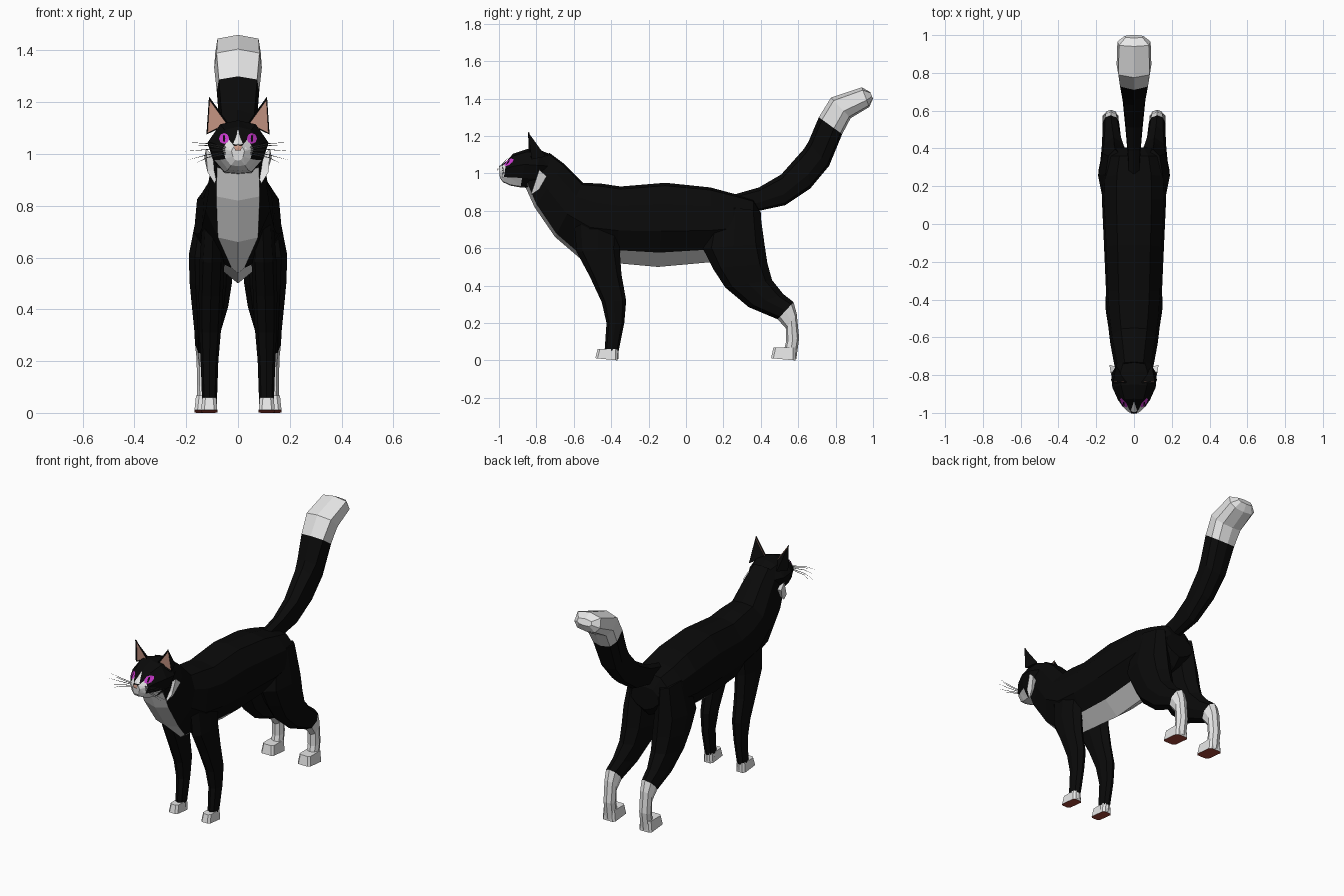
import bpy, bmesh, math
from mathutils import Vector
from mathutils.bvhtree import BVHTree

if "Cube" in bpy.data.objects:
    bpy.data.objects.remove(bpy.data.objects["Cube"])


def material(name, rgb):
    m = bpy.data.materials.new(name)
    m.diffuse_color = (*rgb, 1)
    m.use_nodes = True
    m.node_tree.nodes["Principled BSDF"].inputs["Base Color"].default_value = m.diffuse_color
    return m


BLACK = material("black fur", (0.003, 0.003, 0.003))
WHITE = material("white fur", (0.8, 0.8, 0.8))
PINK = material("ear pink", (0.62, 0.33, 0.25))
MAGENTA = material("magenta iris", (0.6, 0.04, 0.62))
PAD = material("paw pad red", (0.4, 0.06, 0.04))
GREY = material("whisker grey", (0.12, 0.12, 0.12))

ROUND = [(0, 1), (.72, .72), (1, 0), (.72, -.72), (0, -1)]


def finish(bm, name, mats):
    bmesh.ops.recalc_face_normals(bm, faces=bm.faces)
    me = bpy.data.meshes.new(name)
    bm.to_mesh(me)
    bm.free()
    for m in mats:
        me.materials.append(m)
    ob = bpy.data.objects.new(name, me)
    bpy.context.collection.objects.link(ob)
    return ob


def loft(stations, half, rule, side=1):
    """Rings between a first point (y, z) and a second point (y, z) with half width w at x = cx.
    half(i) gives the half outline; rule(i, k) gives the material of segment i, strip k."""
    bm = bmesh.new()
    rings = []
    for i, (ay, az, by, bz, w, cx) in enumerate(stations):
        a, b = Vector((0, ay, az)), Vector((0, by, bz))
        h = half(i)
        outline = h + [(-s, t) for s, t in h[-2:0:-1]]
        ring = []
        for s, t in outline:
            p = (a + b) / 2 + (a - b) / 2 * t
            ring.append(bm.verts.new(((cx + s * w) * side, p.y, p.z)))
        rings.append(ring)
    n = len(rings[0])
    for i in range(len(rings) - 1):
        for k in range(n):
            f = bm.faces.new((rings[i][k], rings[i][(k + 1) % n],
                              rings[i + 1][(k + 1) % n], rings[i + 1][k]))
            f.material_index = rule(i, min(k, n - 1 - k))
    bm.faces.new(rings[0]).material_index = rule(0, 0)
    bm.faces.new(rings[-1]).material_index = rule(len(rings) - 2, 0)
    return bm


def polygon(name, pts, mat):
    bm = bmesh.new()
    bm.faces.new([bm.verts.new(p) for p in pts])
    return finish(bm, name, [mat])


# Torso and neck, with a white strip along chest and belly
torso = [(-.73, 1.11, -.86, .93, .09, 0), (-.65, 1.05, -.81, .82, .105, 0),
         (-.55, .95, -.70, .66, .125, 0), (-.45, .945, -.56, .54, .14, 0),
         (-.35, .93, -.37, .52, .148, 0), (-.11, .95, -.15, .50, .158, 0),
         (.13, .925, .13, .525, .17, 0), (.26, .89, .24, .57, .165, 0),
         (.36, .86, .36, .60, .14, 0), (.40, .79, .405, .65, .095, 0)]
strip = [(.9, -.8), (.8, -.86), (.62, -.88), (.18, -.9)] + [(.6, -.66)] * 6


def torso_half(i):
    return [(0, 1), (.55, .93), (.93, .5), (1, -.15), strip[i], (0, -1)]


finish(loft(torso, torso_half, lambda i, k: int(k == 4 and i < 6)), "torso", [BLACK, WHITE])

# Head, with a white muzzle and chin
head = [(-.72, 1.10, -.77, .95, .09, 0), (-.78, 1.125, -.81, .92, .118, 0),
        (-.85, 1.13, -.885, .925, .115, 0), (-.925, 1.105, -.94, .935, .085, 0),
        (-.96, 1.065, -.978, .953, .06, 0), (-1.0, 1.035, -.995, .975, .025, 0)]
HEAD = [(0, 1), (.6, .85), (1, .2), (.8, -.5), (.45, -.95), (0, -1)]
bm = loft(head, lambda i: HEAD,
          lambda i, k: int(k >= 4 and i >= 1 or k == 3 and i >= 2 or k >= 1 and i == 4))
for f in bm.faces:
    if f.calc_center_median().y < -.99:
        f.material_index = 1
bmesh.ops.recalc_face_normals(bm, faces=bm.faces)
bmesh.ops.triangulate(bm, faces=bm.faces)
surface = BVHTree.FromBMesh(bm)
finish(bm, "head", [BLACK, WHITE])


def decal(name, pts, mat, lift):
    """Thin fan laid on the front of the head, from (x, z) points."""
    bm = bmesh.new()

    def lay(x, z):
        hit = surface.ray_cast(Vector((x, -2, z)), Vector((0, 1, 0)))[0]
        return bm.verts.new((x, (hit.y if hit else -.93) - lift, z))

    c = lay(sum(p[0] for p in pts) / len(pts), sum(p[1] for p in pts) / len(pts))
    ring = [lay(*p) for p in pts]
    for i, v in enumerate(ring):
        bm.faces.new((c, v, ring[(i + 1) % len(ring)]))
    finish(bm, name, [mat])


def ellipse(cx, cz, rx, rz, n=8):
    return [(cx + rx * math.cos(math.tau * i / n), cz + rz * math.sin(math.tau * i / n))
            for i in range(n)]


# Blaze and nose
decal("blaze", [(0, 1.095), (-.016, 1.045), (-.035, 1.02), (0, 1.02),
                (.035, 1.02), (.016, 1.045)], WHITE, .004)
decal("nose", [(-.016, 1.033), (.016, 1.033), (.011, 1.014), (-.011, 1.014)], PINK, .008)

# Tail with a white tip
tail = [(.25, .885, .32, .80, .03, 0), (.39, .925, .39, .80, .035, 0),
        (.51, .995, .53, .83, .047, 0), (.63, 1.13, .665, .92, .06, 0),
        (.655, 1.17, .765, 1.04, .07, 0), (.71, 1.30, .835, 1.21, .082, 0),
        (.775, 1.405, .88, 1.295, .092, 0), (.94, 1.46, .98, 1.355, .088, 0),
        (.985, 1.435, 1.0, 1.40, .05, 0)]
finish(loft(tail, lambda i: [(0, 1), (.9, .72), (1, -.3), (.7, -.85), (0, -1)],
            lambda i, k: int(i >= 5)), "tail", [BLACK, WHITE])

front_leg = [(-.60, .75, -.34, .78, .04, .095), (-.585, .58, -.355, .60, .048, .10),
             (-.515, .45, -.345, .46, .047, .105), (-.45, .31, -.32, .32, .042, .108),
             (-.425, .20, -.33, .20, .034, .11), (-.435, .055, -.36, .05, .029, .11),
             (-.43, .02, -.362, .008, .029, .11)]
hind_leg = [(.14, .83, .395, .80, .05, .10), (.09, .60, .42, .62, .085, .105),
            (.145, .49, .435, .52, .082, .105), (.21, .39, .46, .43, .07, .108),
            (.335, .285, .52, .355, .052, .117), (.49, .22, .575, .312, .044, .122),
            (.535, .17, .592, .25, .038, .122), (.535, .10, .605, .12, .036, .122),
            (.52, .04, .59, .008, .035, .122)]


def paw(name, x, y0, y1, w, h):
    """Blocky foot with a narrower top and a coloured sole."""
    bm = bmesh.new()
    bmesh.ops.create_cube(bm, size=1)
    for v in bm.verts:
        top = v.co.z > 0
        v.co = (x + v.co.x * 2 * w * (.86 if top else 1),
                (y0 + (.012 if top else 0)) if v.co.y < 0 else y1,
                h if top else (.012 if v.co.y < 0 else 0))
    edges = [e for e in bm.edges if abs(e.verts[0].co.z - e.verts[1].co.z) > .03]
    bmesh.ops.bevel(bm, geom=edges, offset=.012, segments=1, affect='EDGES')
    bm.normal_update()
    for f in bm.faces:
        f.material_index = int(f.normal.z < -.6)
    finish(bm, name, [WHITE, PAD])


for side, tag in ((1, "right"), (-1, "left")):
    # Legs and paws
    finish(loft(front_leg, lambda i: ROUND, lambda i, k: int(i >= 5), side),
           "front_leg_" + tag, [BLACK, WHITE])
    finish(loft(hind_leg, lambda i: ROUND, lambda i, k: int(i >= 5), side),
           "hind_leg_" + tag, [BLACK, WHITE])
    paw("front_paw_" + tag, side * .111, -.485, -.365, .031, .06)
    paw("hind_paw_" + tag, side * .125, .455, .585, .043, .068)

    # Ear with a hollow pink front
    bm = bmesh.new()
    inner, outer, back, tip = [bm.verts.new((side * x, y, z)) for x, y, z in (
        (.035, -.84, 1.115), (.122, -.825, 1.075), (.095, -.75, 1.09), (.112, -.845, 1.222))]
    front = bm.faces.new((inner, outer, tip))
    for tri in ((outer, back, tip), (back, inner, tip), (inner, back, outer)):
        bm.faces.new(tri)
    bmesh.ops.recalc_face_normals(bm, faces=bm.faces)
    bmesh.ops.inset_individual(bm, faces=[front], thickness=.007, depth=-.008)
    front.material_index = 1
    finish(bm, "ear_" + tag, [BLACK, PINK])

    # Eye
    decal("iris_" + tag, ellipse(side * .054, 1.06, .02, .021), MAGENTA, .005)
    decal("pupil_" + tag, ellipse(side * .054, 1.06, .005, .015, 6), BLACK, .008)

    # White cheek tuft standing off the neck
    bm = bmesh.new()
    loop = [(.09, -.83, .885), (.118, -.815, .93), (.124, -.785, 1.02),
            (.13, -.745, .985), (.108, -.785, .915)]
    base = [bm.verts.new((side * x, y, z)) for x, y, z in loop]
    root = bm.verts.new((side * .06, -.77, .96))
    bm.faces.new(base)
    for i in range(5):
        bm.faces.new((base[i], base[(i + 1) % 5], root))
    finish(bm, "cheek_tuft_" + tag, [WHITE])

    # Whiskers
    for i, (x, z) in enumerate(((.2, 1.045), (.17, 1.035), (.21, 1.01), (.2, .975), (.17, .96))):
        z0 = 1.025 - i * .006
        polygon("whisker_%s_%d" % (tag, i),
                [(side * .045, -.975, z0 + .002), (side * .12, -.985, (z0 + z) / 2 + .007),
                 (side * x, -.975, z), (side * .12, -.985, (z0 + z) / 2 + .004),
                 (side * .045, -.975, z0 - .002)], GREY)
